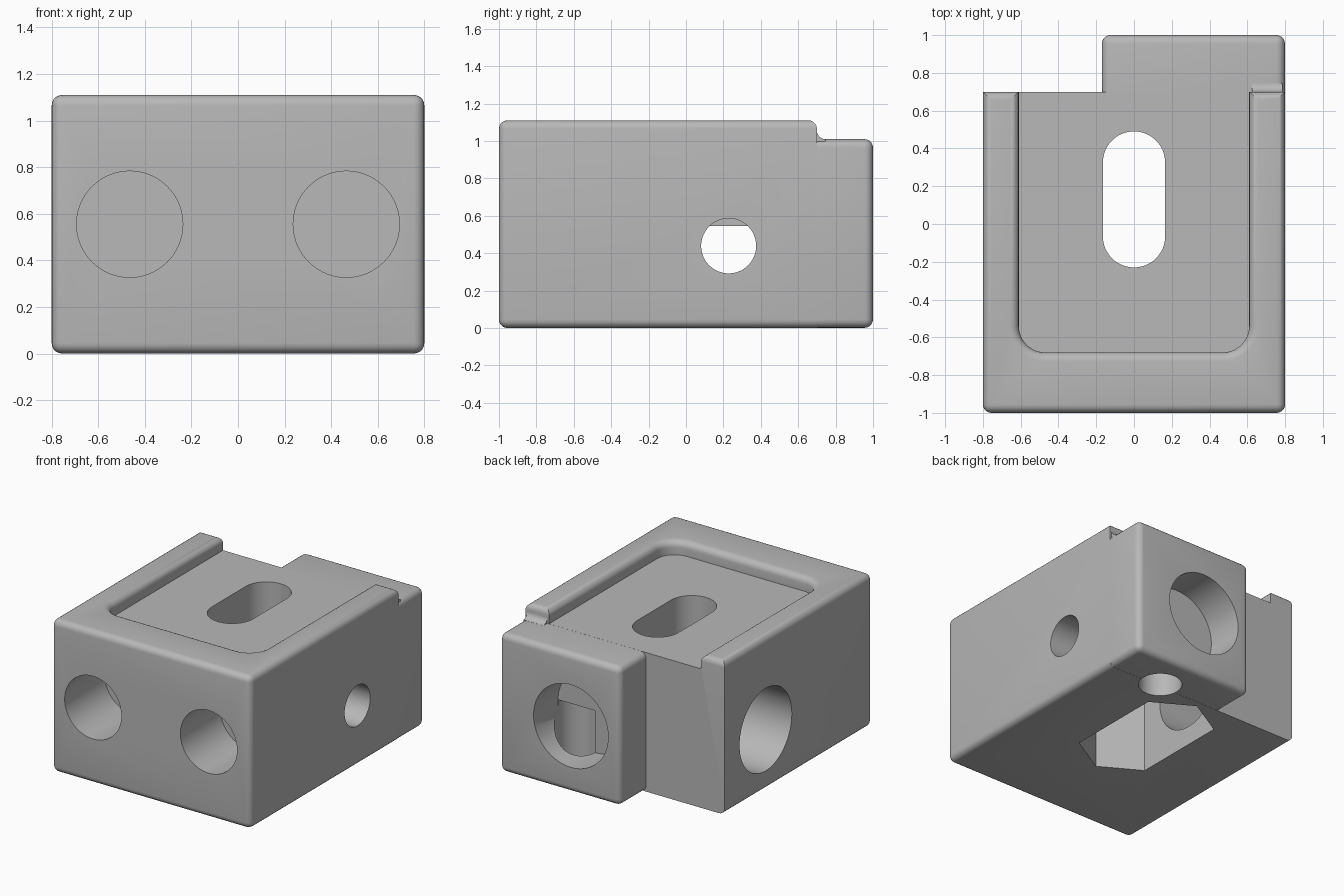
import bpy
import bmesh
from math import sin, cos, pi
from mathutils import Vector

ROUND = 0.045
cube = bpy.data.objects.get("Cube")
if cube:
    bpy.data.objects.remove(cube, do_unlink=True)

grey = bpy.data.materials.new("plain grey")
grey.use_nodes = True
grey.diffuse_color = (0.48, 0.48, 0.48, 1)
grey.node_tree.nodes["Principled BSDF"].inputs["Base Color"].default_value = (0.48, 0.48, 0.48, 1)


def finish(name, bm):
    bmesh.ops.recalc_face_normals(bm, faces=bm.faces[:])
    mesh = bpy.data.meshes.new(name)
    bm.to_mesh(mesh)
    bm.free()
    obj = bpy.data.objects.new(name, mesh)
    bpy.context.scene.collection.objects.link(obj)
    return obj


def loft(name, rings):
    """Solid through a stack of matching closed rings."""
    bm = bmesh.new()
    rows = [[bm.verts.new(p) for p in ring] for ring in rings]
    n = len(rows[0])
    for a, b in zip(rows, rows[1:]):
        for i in range(n):
            j = (i + 1) % n
            bm.faces.new((a[i], a[j], b[j], b[i]))
    bm.faces.new(rows[0])
    bm.faces.new(rows[-1])
    return finish(name, bm)


def prism(name, outline, z0, z1):
    return loft(name, [[(x, y, z) for x, y in outline] for z in (z0, z1)])


def rounded_box(name, lo, hi, keep=lambda a, b: True):
    bm = bmesh.new()
    bmesh.ops.create_cube(bm, size=1)
    for v in bm.verts:
        v.co = Vector([hi[i] if v.co[i] > 0 else lo[i] for i in range(3)])
    edges = [e for e in bm.edges if keep(e.verts[0].co, e.verts[1].co)]
    bmesh.ops.bevel(bm, geom=edges, offset=ROUND, segments=5, profile=0.5, affect='EDGES')
    return finish(name, bm)


def rod(name, start, end, radius):
    """Cylinder between two points."""
    a, b = Vector(start), Vector(end)
    turn = (b - a).to_track_quat('Z', 'Y')
    rings = []
    for p in (a, b):
        rings.append([p + turn @ Vector((radius * cos(t * pi / 36), radius * sin(t * pi / 36), 0))
                      for t in range(72)])
    return loft(name, rings)


def combine(target, tool, operation):
    mod = target.modifiers.new("combine", 'BOOLEAN')
    mod.operation = operation
    mod.solver = 'EXACT'
    mod.object = tool
    bpy.ops.object.select_all(action='DESELECT')
    bpy.context.view_layer.objects.active = target
    target.select_set(True)
    bpy.ops.object.modifier_apply(modifier=mod.name)
    bpy.data.objects.remove(tool, do_unlink=True)


def arc(cx, cy, r, a0, a1, steps=12):
    return [(cx + r * cos(a0 + (a1 - a0) * i / steps), cy + r * sin(a0 + (a1 - a0) * i / steps))
            for i in range(steps + 1)]


# Main block: rounded everywhere except the flat lower rear face
def main_edges(a, b):
    rear = a.y > 0.6 and b.y > 0.6
    return not rear or (a.z > 1 and b.z > 1)


block = rounded_box("slotted_block", (-0.8, -1, 0), (0.8, 0.7, 1.11), main_edges)

# Lower rear extension, seated a hair inside the main block
rear = rounded_box("rear_extension", (-0.17, 0.5, 0.001), (0.799, 1, 1.0095))
combine(block, rear, 'UNION')


# Top recess with rounded corners and a softened upper rim
def recess_ring(grow, z):
    x, y, r = 0.47, -0.54, 0.14 + grow
    flat = [(0.61 + grow, 1.2)] + arc(x, y, r, 0, -pi / 2)
    flat += arc(-x, y, r, -pi / 2, -pi) + [(-0.61 - grow, 1.2)]
    return [(px, py, z) for px, py in flat]


rings = [recess_ring(0, 1.01)]
for i in range(6):
    t = i / 5 * pi / 2
    rings.append(recess_ring(ROUND * (1 - cos(t)) + 0.0005 * i, 1.11 - ROUND + ROUND * sin(t)))
rings.append(recess_ring(ROUND + 0.003, 1.3))
combine(block, loft("recess_cutter", rings), 'DIFFERENCE')

# Concave blend behind the right-hand rail
blend = [(0.65, 0.98), (0.745, 0.98)] + arc(0.745, 1.055, ROUND, -pi / 2, -pi, 6) + [(0.65, 1.055)]
combine(block, loft("rail_blend", [[(x, y, z) for y, z in blend] for x in (0.625, 0.785)]), 'UNION')

# Vertical slot with a long hexagonal nut pocket beneath
mid, reach = 0.13, 0.195
slot = arc(0, mid + reach, 0.165, 0, pi, 24) + arc(0, mid - reach, 0.165, pi, 2 * pi, 24)
combine(block, prism("slot_cutter", slot, 0.4, 1.3), 'DIFFERENCE')
half, shoulder, tip = 0.288, reach + 0.166, reach + 0.333
pocket = [(half, mid - shoulder), (half, mid + shoulder), (0, mid + tip),
          (-half, mid + shoulder), (-half, mid - shoulder), (0, mid - tip)]
combine(block, prism("pocket_cutter", pocket, -0.1, 0.545), 'DIFFERENCE')

# Round holes: front pair, side pair, rear bore and its drain
holes = [((s * 0.465, -1.1, 0.555), (s * 0.465, -0.54, 0.555), 0.228) for s in (-1, 1)]
holes += [
    ((0.9, 0.228, 0.439), (0.2, 0.228, 0.439), 0.147),
    ((-0.9, 0.228, 0.439), (-0.25, 0.228, 0.439), 0.3),
    ((0.225, 1.1, 0.485), (0.225, 0.72, 0.485), 0.3),
    ((0.375, 0.72, -0.1), (0.375, 0.72, 0.49), 0.147),
]
for start, end, radius in holes:
    combine(block, rod("hole_cutter", start, end, radius), 'DIFFERENCE')

# One colour, crisp edges with smooth rounds
block.data.materials.clear()
block.data.materials.append(grey)
for face in block.data.polygons:
    face.material_index = 0
bpy.ops.object.select_all(action='DESELECT')
bpy.context.view_layer.objects.active = block
block.select_set(True)
bpy.ops.object.shade_smooth_by_angle()
